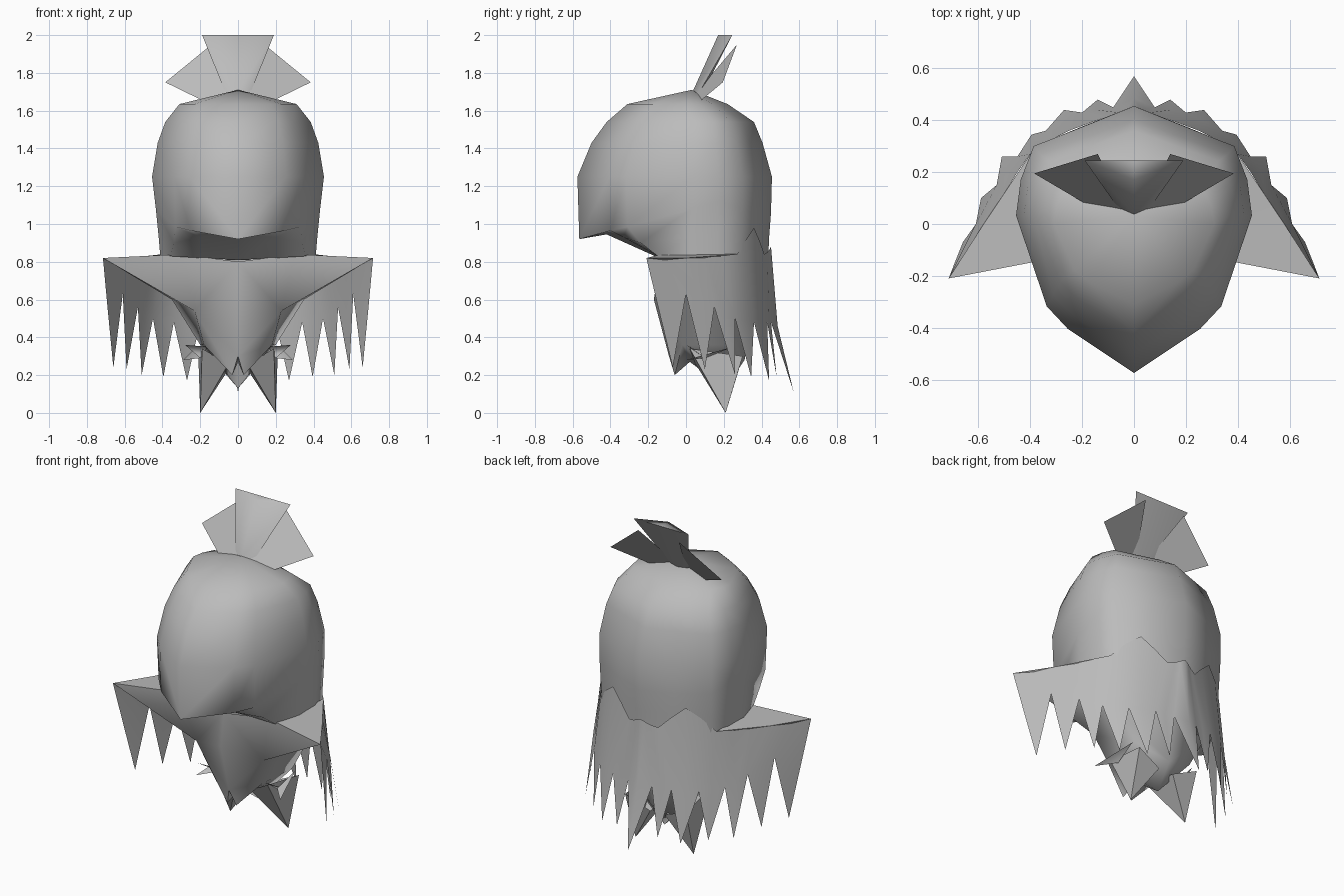
import bpy, bmesh, math

if "Cube" in bpy.data.objects:
    bpy.data.objects.remove(bpy.data.objects["Cube"])

grey = bpy.data.materials.new("plain_grey")
grey.use_nodes = True
grey.diffuse_color = (0.5, 0.5, 0.5, 1)
grey.node_tree.nodes["Principled BSDF"].inputs["Base Color"].default_value = (0.5, 0.5, 0.5, 1)


def half_part(name, points, faces, angle=50):
    """Build the +x half, mirror it across x = 0 and weld the seam."""
    bm = bmesh.new()
    verts = [bm.verts.new(p) for p in points]
    for f in faces:
        bm.faces.new([verts[i] for i in f])
    copy = bmesh.ops.duplicate(bm, geom=bm.verts[:] + bm.edges[:] + bm.faces[:])["geom"]
    for v in copy:
        if isinstance(v, bmesh.types.BMVert):
            v.co.x = -v.co.x
    bmesh.ops.remove_doubles(bm, verts=bm.verts[:], dist=0.0005)
    bmesh.ops.recalc_face_normals(bm, faces=bm.faces[:])
    mesh = bpy.data.meshes.new(name)
    bm.to_mesh(mesh)
    bm.free()
    mesh.materials.append(grey)
    ob = bpy.data.objects.new(name, mesh)
    bpy.context.collection.objects.link(ob)
    bpy.ops.object.select_all(action="DESELECT")
    ob.select_set(True)
    bpy.context.view_layer.objects.active = ob
    bpy.ops.object.shade_smooth_by_angle(angle=math.radians(angle))
    return ob


def strips(rows):
    """Points and quads joining rows of equal length."""
    n = len(rows[0])
    quads = [(r * n + i, r * n + i + 1, (r + 1) * n + i + 1, (r + 1) * n + i)
             for r in range(len(rows) - 1) for i in range(n - 1)]
    return [p for row in rows for p in row], quads


# Helmet: one pointed outline scaled through several levels
outline = [(0, -1), (.56, -.67), (.74, -.5), (1, .18), (.96, .45), (.85, .7), (.42, .85), (0, 1)]
levels = [  # z, half width, front y, back y
    (1.25, .455, -.575, .455), (1.43, .425, -.5, .405), (1.54, .385, -.42, .36), (1.635, .31, -.31, .22)]
neck = [(0, -.12, .81), (.2, -.13, .82), (.36, -.15, .83), (.41, .02, .81),
        (.41, .17, .81), (.375, .29, .81), (.18, .37, .81), (0, .435, .81)]
under = [(0, -.42, .945), (.2, -.33, .93), (.34, -.24, .9), (.42, .02, .93),
         (.42, .17, .95), (.38, .295, .94), (.185, .375, .93), (0, .44, .93)]
rim = [(0, -.565, .92), (.25, -.4, .965), (.33, -.31, .985), (.435, .03, 1.08),
       (.43, .17, 1.12), (.385, .3, 1.08), (.19, .38, 1.06), (0, .45, 1.06)]
rows = [neck, under, rim]
for z, w, front, back in levels:
    mid, half = (front + back) / 2, (back - front) / 2
    rows.append([(x * w, mid + y * half, z) for x, y in outline])
rows.append([(0, .03, 1.71)] * len(outline))
half_part("helmet", *strips(rows), 75)

# Ragged cape: top edge, a waist line, and spikes hanging between the notches
top = [(.715, -.21, .82), (.65, -.12, .82), (.58, 0, .82), (.51, .1, .825), (.45, .2, .83),
       (.4, .27, .84), (.33, .32, .92), (.25, .36, .98), (.17, .39, .91), (.1, .415, .84),
       (.06, .43, .85), (.03, .442, .865), (0, .45, .88)]
notches = [(.61, 0, .63), (.53, .15, .56), (.45, .26, .5), (.34, .36, .48), (.2, .43, .48),
           (.08, .45, .48)]
tips = [(.66, -.07, .24), (.59, .1, .23), (.51, .26, .2), (.395, .345, .19), (.27, .44, .17),
        (.14, .48, .19), (0, .57, .11)]
waist = [(.69, -.145, .55)]
for p, q in zip(notches, notches[1:]):
    waist += [p, tuple((a + b) / 2 for a, b in zip(p, q))]
waist += [notches[-1], (0, .485, .46)]
points, faces = strips([top, waist])
n = len(top)
for i in range(len(tips)):
    edge = [k for k in (2 * i - 1, 2 * i, 2 * i + 1) if 0 <= k < n]
    faces += [(n + a, n + b, 2 * n + i) for a, b in zip(edge, edge[1:])]
half_part("cape", points + tips, faces)

# Torso with pointed shoulders and a belly that ends in two small points
body = [(0, -.14, .80), (.3, -.13, .84), (.4, .1, .84), (.715, -.21, .82), (.58, 0, .82),
        (.4, .27, .84), (0, -.17, .6), (.23, -.08, .54), (.18, -.02, .36), (.03, -.06, .2),
        (.35, .2, .6), (.2, .25, .36), (0, .21, .13), (0, .31, .28), (0, .36, .55),
        (0, -.09, .3), (0, .02, .27)]
half_part("torso", body, [
    (1, 3, 4, 2), (2, 4, 5), (0, 6, 7, 1), (1, 7, 3), (6, 15, 9, 8, 7), (3, 7, 10, 4), (4, 10, 5),
    (7, 8, 11, 10), (9, 15, 16), (8, 9, 16), (8, 16, 12, 11), (11, 12, 13), (10, 11, 13, 14)], 80)

# Pair of pointed tails
half_part("tails", [(.2, .21, 0), (.05, .05, .26), (.19, .02, .34), (.21, .3, .3), (.05, .28, .23)],
          [(0, 1, 2), (0, 2, 3), (0, 3, 4), (0, 4, 1)], 30)

# Small flat claws under the belly
half_part("claws", [(.16, .02, .35), (.28, 0, .36), (.2, .1, .29), (.29, 0, .28), (.22, .25, .35)],
          [(0, 1, 2), (2, 3, 4)], 30)

# Fan tuft: folded wedge in the middle, one blade on each side
half_part("tuft_center", [(0, .035, 1.7), (.06, .06, 1.68), (.19, .245, 2), (0, .17, 2),
                          (0, .08, 1.68), (0, .245, 2)],
          [(0, 1, 2, 3), (4, 5, 2, 1), (3, 2, 5)], 75)
half_part("tuft_sides", [(.03, .05, 1.69), (.19, .08, 1.655), (.385, .195, 1.75), (.14, .27, 1.95)],
          [(0, 1, 2, 3)], 30)
